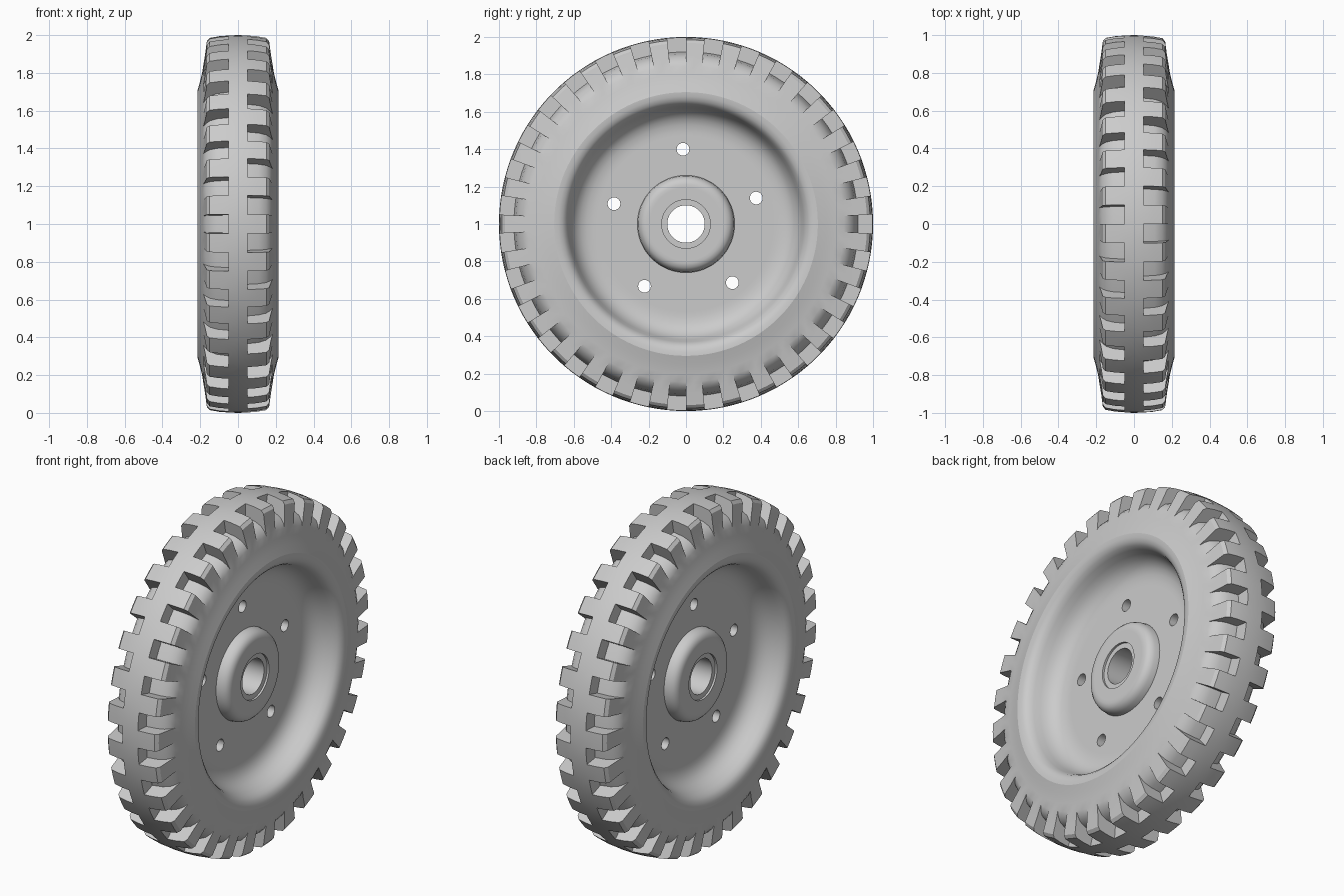
import bpy, bmesh, math
from math import cos, sin, pi

if "Cube" in bpy.data.objects:
    bpy.data.objects.remove(bpy.data.objects["Cube"])

LUGS = 31
SEGS = LUGS * 4
STEP = 2 * pi / SEGS

grey = bpy.data.materials.new("plain grey")
grey.use_nodes = True
colour = (0.6, 0.6, 0.6, 1)
grey.diffuse_color = colour
grey.node_tree.nodes["Principled BSDF"].inputs["Base Color"].default_value = colour


def on_wheel(x, r, a):
    return (x, r * cos(a), 1 + r * sin(a))


def finish(bm, name):
    bmesh.ops.remove_doubles(bm, verts=bm.verts, dist=1e-5)
    bmesh.ops.recalc_face_normals(bm, faces=bm.faces)
    mesh = bpy.data.meshes.new(name)
    bm.to_mesh(mesh)
    bm.free()
    mesh.materials.append(grey)
    obj = bpy.data.objects.new(name, mesh)
    bpy.context.collection.objects.link(obj)
    return obj


def face(bm, corners):
    # Skip repeated corners so wall ends become triangles
    unique = list(dict.fromkeys(corners))
    if len(unique) > 2:
        bm.faces.new([bm.verts.new(c) for c in unique])


def strip(bm, profile, j):
    a, b = (j % SEGS) * STEP, ((j + 1) % SEGS) * STEP
    for p, q in zip(profile, profile[1:]):
        face(bm, [on_wheel(*p, a), on_wheel(*q, a), on_wheel(*q, b), on_wheel(*p, b)])


def smooth(obj, degrees):
    bpy.ops.object.select_all(action='DESELECT')
    obj.select_set(True)
    bpy.context.view_layer.objects.active = obj
    bpy.ops.object.shade_smooth_by_angle(angle=math.radians(degrees))


# Tyre: shared crown and sidewall, with lug and groove profiles alternating
crown = [(0, 1.0), (0.05, 0.998)]
lug = [(0.05, 0.998), (0.10, 0.994), (0.15, 0.985), (0.165, 0.968), (0.174, 0.90), (0.183, 0.845)]
groove = [(0.05, 0.998), (0.05, 0.92), (0.11, 0.91), (0.148, 0.893), (0.169, 0.87), (0.183, 0.845)]
sidewall = [(0.183, 0.845), (0.19, 0.80), (0.202, 0.75), (0.215, 0.705)]

bm = bmesh.new()
for side, shift in ((1, 1), (-1, 3)):
    def flip(points):
        return [(side * x, r) for x, r in points]
    for j in range(SEGS):
        cut = (j + shift) % 4 < 2
        strip(bm, flip(crown), j)
        strip(bm, flip(groove if cut else lug), j)
        strip(bm, flip(sidewall), j)
        # Radial wall wherever a lug meets a groove
        if cut != ((j + shift - 1) % 4 < 2):
            up, low = flip(lug), flip(groove)
            for i in range(len(lug) - 1):
                face(bm, [on_wheel(*p, j * STEP) for p in (up[i], up[i + 1], low[i + 1], low[i])])
tyre = finish(bm, "tyre")
smooth(tyre, 32)

# Wheel disc: rounded rim lip, dished bowl, flat web and raised hub with a bore
half = [(0.215, 0.705), (0.213, 0.682), (0.205, 0.66), (0.19, 0.643), (0.165, 0.63),
        (0.13, 0.618), (0.10, 0.604), (0.075, 0.585), (0.056, 0.56), (0.045, 0.53),
        (0.04, 0.495), (0.04, 0.47), (0.04, 0.26), (0.07, 0.256), (0.09, 0.247),
        (0.104, 0.232), (0.11, 0.212), (0.11, 0.195), (0.11, 0.13), (0.098, 0.13), (0.098, 0.10)]
ring = half + [(-x, r) for x, r in reversed(half)]
bm = bmesh.new()
for j in range(SEGS):
    strip(bm, ring + ring[:1], j)
disc = finish(bm, "wheel_disc")

# Five bolt holes through the web
bm = bmesh.new()
for k in range(5):
    a = math.radians(92.3 + 72 * k)
    ends = [[bm.verts.new((x, 0.4 * cos(a) + 0.034 * cos(t), 1 + 0.4 * sin(a) + 0.034 * sin(t)))
             for t in (2 * pi * i / 24 for i in range(24))] for x in (-0.15, 0.15)]
    for i in range(24):
        n = (i + 1) % 24
        bm.faces.new((ends[0][i], ends[0][n], ends[1][n], ends[1][i]))
    for loop in ends:
        bm.faces.new(loop)
cutter = finish(bm, "bolt_hole_cutter")
cutter.hide_render = True
holes = disc.modifiers.new("bolt holes", 'BOOLEAN')
holes.object = cutter
holes.operation = 'DIFFERENCE'
holes.solver = 'EXACT'
bpy.context.view_layer.objects.active = disc
bpy.ops.object.modifier_apply(modifier=holes.name)
bpy.data.objects.remove(cutter)
smooth(disc, 32)
